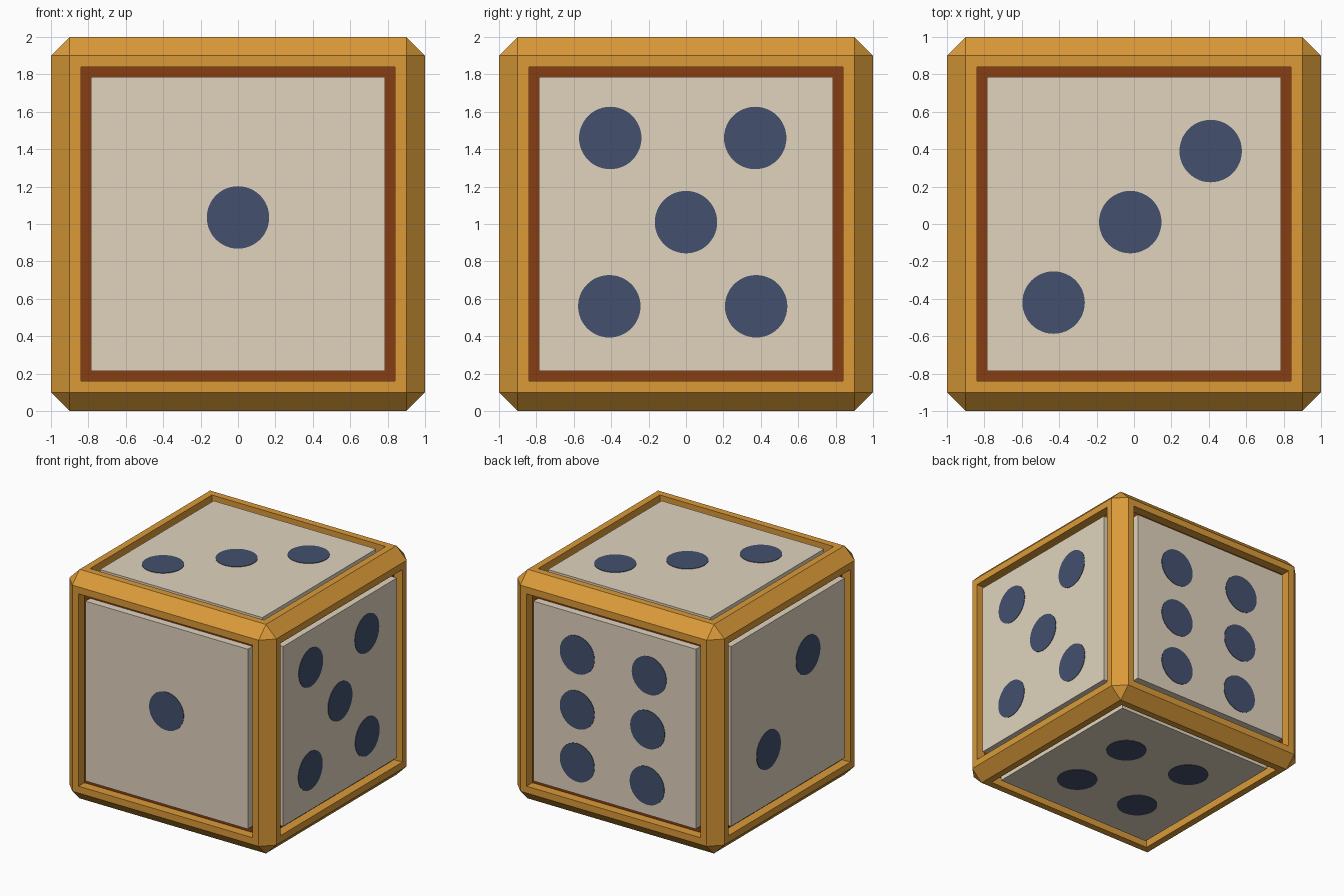
import bpy, bmesh
from mathutils import Matrix, Vector

if "Cube" in bpy.data.objects:
    bpy.data.objects.remove(bpy.data.objects["Cube"])


def material(name, rgb):
    """Flat colour given as 0-255 sRGB, stored as linear."""
    lin = [(c / 255 / 12.92) if c < 11 else ((c / 255 + 0.055) / 1.055) ** 2.4 for c in rgb]
    m = bpy.data.materials.new(name)
    m.diffuse_color = (*lin, 1)
    m.use_nodes = True
    m.node_tree.nodes["Principled BSDF"].inputs["Base Color"].default_value = m.diffuse_color
    return m


GOLD = material("gold", (219, 155, 57))
BROWN = material("red_brown", (135, 61, 18))
CREAM = material("cream", (225, 212, 190))
NAVY = material("navy", (67, 81, 110))

CENTRE = Vector((0, 0, 1))
FLOOR, PANEL = 0.92, 0.985        # distances of recess floor and panel front from the centre
PANEL_HALF, PIP_R = 0.785, 0.167


def add_object(name, bm, *mats):
    bmesh.ops.recalc_face_normals(bm, faces=bm.faces)
    me = bpy.data.meshes.new(name)
    bm.to_mesh(me)
    bm.free()
    for m in mats:
        me.materials.append(m)
    ob = bpy.data.objects.new(name, me)
    bpy.context.collection.objects.link(ob)
    return ob


# Frame: chamfered cube with a square recess in each side, brown on the floor
bm = bmesh.new()
bmesh.ops.create_cube(bm, size=2, matrix=Matrix.Translation(CENTRE))
bmesh.ops.bevel(bm, geom=bm.edges[:], offset=0.1, segments=1, profile=0.5, affect='EDGES')
sides = [f for f in bm.faces if f.calc_area() > 2]
bmesh.ops.inset_individual(bm, faces=sides, thickness=0.06, use_even_offset=True)
floors = bmesh.ops.extrude_discrete_faces(bm, faces=sides)["faces"]
for f in floors:
    f.normal_update()
    push = f.normal * (FLOOR - 1)
    for v in f.verts:
        v.co += push
    f.material_index = 1
add_object("frame", bm, GOLD, BROWN)

# Each side: outward normal, direction of local u (v = normal x u), pip centres (u, v)
SIDES = {
    "front": ((0, -1, 0), (1, 0, 0), [(0, 0.035)]),
    "right": ((1, 0, 0), (0, 1, 0),
              [(-0.405, 0.46), (0.37, 0.46), (0, 0.01), (-0.41, -0.44), (0.375, -0.44)]),
    "top": ((0, 0, 1), (1, 0, 0), [(0.41, 0.39), (-0.02, 0.01), (-0.43, -0.42)]),
    "back": ((0, 1, 0), (-1, 0, 0),
             [(-0.36, 0.43), (-0.36, -0.05), (-0.36, -0.51),
              (0.335, 0.435), (0.32, -0.04), (0.315, -0.53)]),
    "left": ((-1, 0, 0), (0, -1, 0), [(0.275, 0.31), (-0.27, -0.31)]),
    "bottom": ((0, 0, -1), (1, 0, 0),
               [(0.31, -0.27), (0.31, 0.365), (-0.345, -0.29), (-0.345, 0.37)]),
}

for side, (n, u, pips) in SIDES.items():
    n, u = Vector(n), Vector(u)
    basis = Matrix((u, n.cross(u), n)).transposed().to_4x4()
    place = Matrix.Translation(CENTRE) @ basis

    # Raised panel standing in the recess
    depth = PANEL - FLOOR
    bm = bmesh.new()
    bmesh.ops.create_cube(bm, size=1, matrix=place
                          @ Matrix.Translation((0, 0, FLOOR + depth / 2))
                          @ Matrix.Diagonal((2 * PANEL_HALF, 2 * PANEL_HALF, depth, 1)))
    add_object(side + "_panel", bm, CREAM)

    # Pips: thin round plates on the panel
    bm = bmesh.new()
    for a, b in pips:
        bmesh.ops.create_cone(bm, cap_ends=True, segments=48, radius1=PIP_R, radius2=PIP_R,
                              depth=0.006, matrix=place @ Matrix.Translation((a, b, PANEL + 0.001)))
    add_object(side + "_pips", bm, NAVY)
